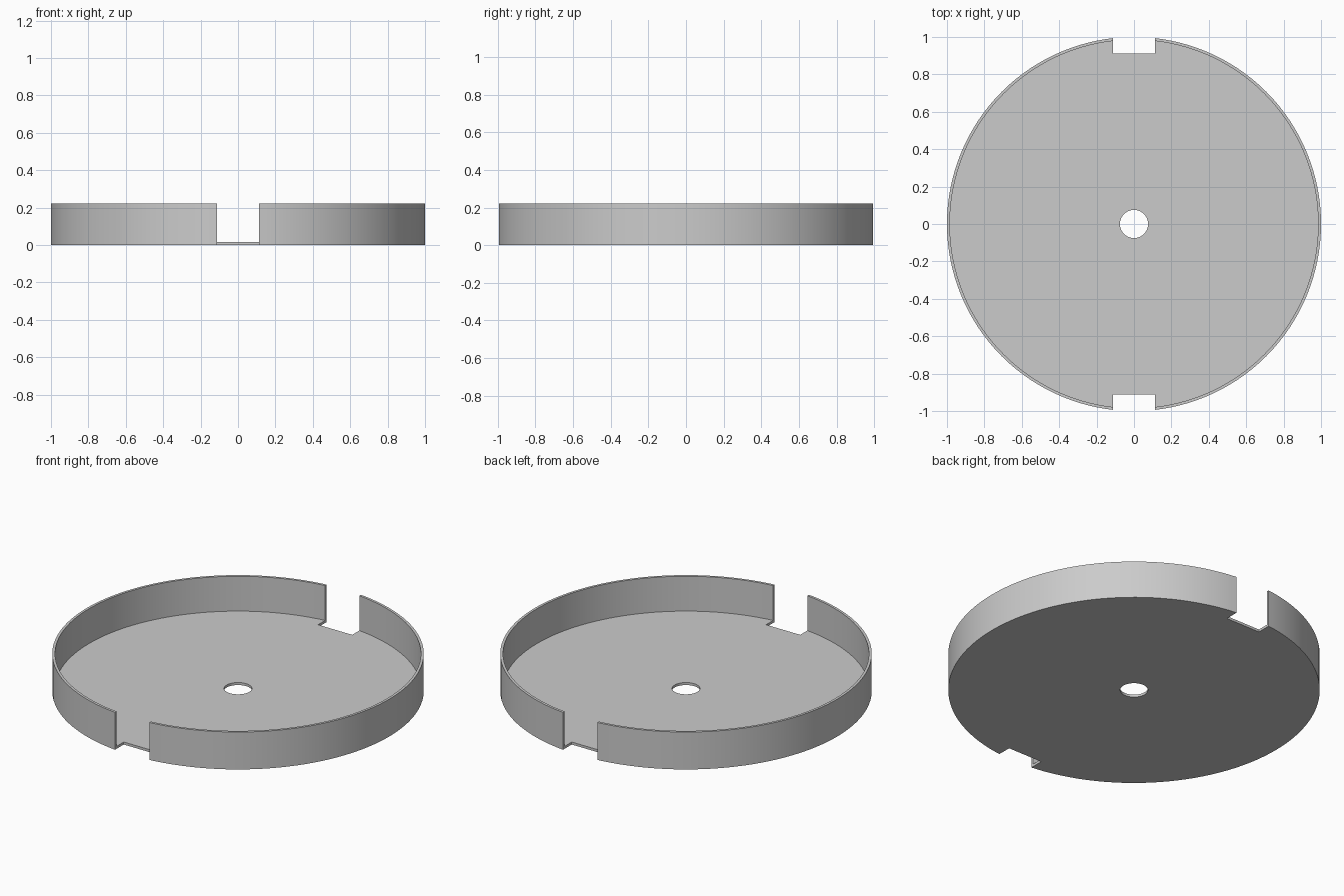
import bpy, bmesh, math

cube = bpy.data.objects.get("Cube")
if cube:
    bpy.data.objects.remove(cube, do_unlink=True)

RADIUS, HEIGHT, THICK = 1.0, 0.222, 0.015
HOLE, NOTCH_W, NOTCH_Y = 0.075, 0.225, 0.912
SEGMENTS = 128

grey = bpy.data.materials.new("plain grey")
grey.use_nodes = True
colour = (0.6, 0.6, 0.6, 1)
grey.diffuse_color = colour
grey.node_tree.nodes["Principled BSDF"].inputs["Base Color"].default_value = colour


def add_object(name, bm):
    bmesh.ops.recalc_face_normals(bm, faces=bm.faces)
    mesh = bpy.data.meshes.new(name)
    bm.to_mesh(mesh)
    bm.free()
    mesh.materials.append(grey)
    obj = bpy.data.objects.new(name, mesh)
    bpy.context.collection.objects.link(obj)
    return obj


# Shallow round tray: floor with a centre hole and a thin rim, turned from one profile
inner = RADIUS - THICK
profile = [(HOLE, 0), (RADIUS, 0), (RADIUS, HEIGHT),
           (inner, HEIGHT), (inner, THICK), (HOLE, THICK)]
bm = bmesh.new()
verts = [bm.verts.new((r, 0, z)) for r, z in profile]
edges = [bm.edges.new((v, verts[i - 1])) for i, v in enumerate(verts)]
bmesh.ops.spin(bm, geom=verts + edges, cent=(0, 0, 0), axis=(0, 0, 1),
               angle=math.tau, steps=SEGMENTS, use_merge=True)
bmesh.ops.remove_doubles(bm, verts=bm.verts, dist=1e-5)
tray = add_object("round_tray", bm)

# Square notches through rim and floor at front and back
depth = 0.3
for name, side in (("front_notch_cutter", -1), ("back_notch_cutter", 1)):
    bm = bmesh.new()
    bmesh.ops.create_cube(bm, size=1)
    bmesh.ops.scale(bm, vec=(NOTCH_W, depth, 1), verts=bm.verts)
    bmesh.ops.translate(bm, vec=(0, side * (NOTCH_Y + depth / 2), 0), verts=bm.verts)
    cutter = add_object(name, bm)
    cutter.hide_render = True
    cut = tray.modifiers.new(name, 'BOOLEAN')
    cut.operation = 'DIFFERENCE'
    cut.solver = 'EXACT'
    cut.object = cutter
    bpy.context.view_layer.objects.active = tray
    bpy.ops.object.modifier_apply(modifier=cut.name)
    bpy.data.objects.remove(cutter, do_unlink=True)

# Smooth round walls with sharp rims
bpy.ops.object.select_all(action='DESELECT')
tray.select_set(True)
bpy.context.view_layer.objects.active = tray
bpy.ops.object.shade_smooth_by_angle(angle=math.radians(30))
